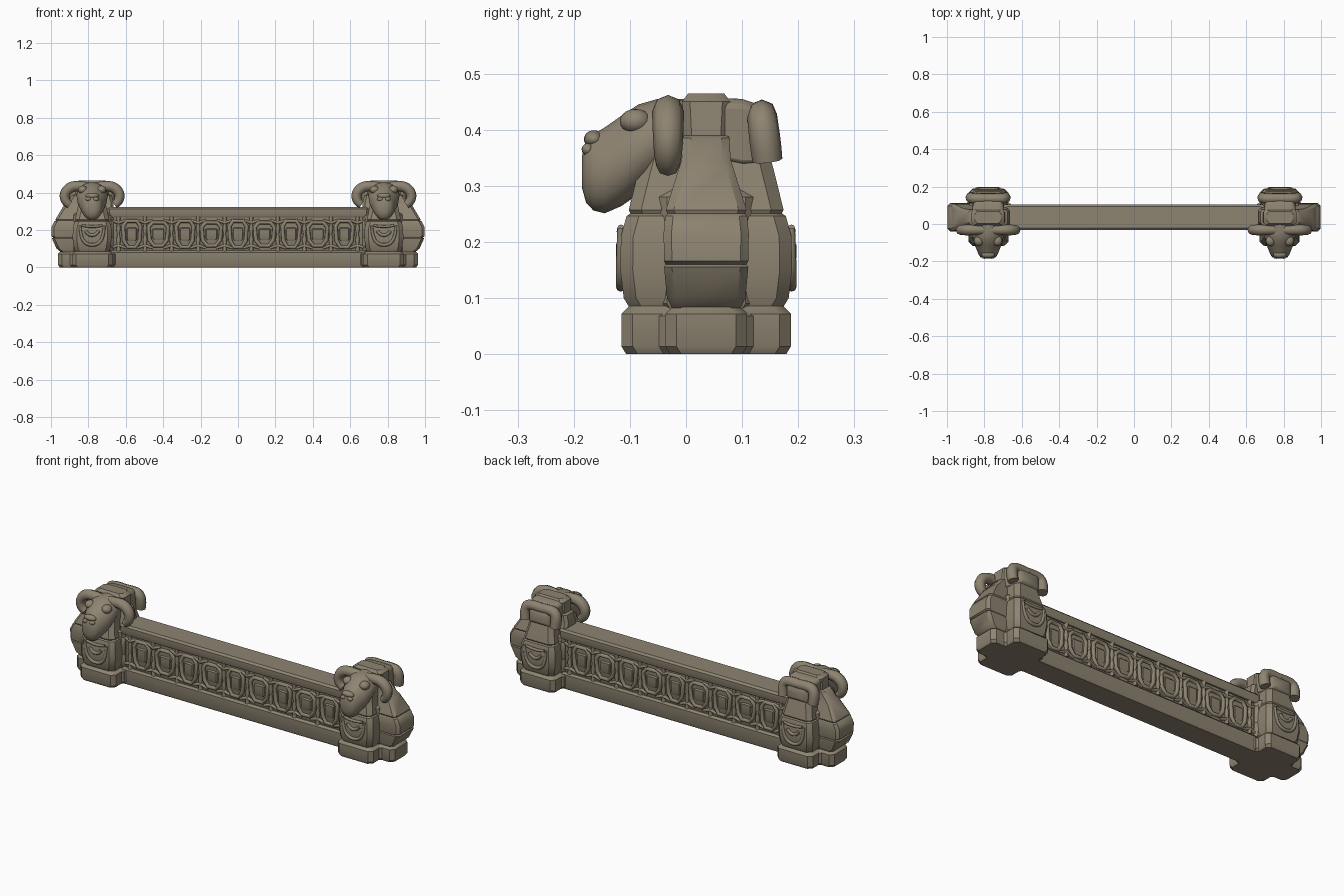
import bpy, bmesh, math
from mathutils import Vector

cube = bpy.data.objects.get("Cube")
if cube:
    bpy.data.objects.remove(cube, do_unlink=True)

stone = bpy.data.materials.new("weathered_stone")
stone.use_nodes = True
COLOR = (0.27, 0.23, 0.165, 1)
stone.diffuse_color = COLOR
stone.node_tree.nodes["Principled BSDF"].inputs["Base Color"].default_value = COLOR

CX, CY = 0.78, 0.036   # post axis


def finish(ob, mirror=False, bevel=0, angle=35):
    bpy.ops.object.select_all(action='DESELECT')
    ob.select_set(True)
    bpy.context.view_layer.objects.active = ob
    ob.data.materials.clear()
    ob.data.materials.append(stone)
    bpy.ops.object.shade_smooth_by_angle(angle=math.radians(angle))
    if bevel:
        m = ob.modifiers.new("worn_edges", 'BEVEL')
        m.width, m.segments, m.limit_method = bevel, 2, 'ANGLE'
    if mirror:
        ob.modifiers.new("other_end", 'MIRROR')
    return ob


def loft(name, rings, **kw):
    """Skin a list of equal-length point rings and cap both ends."""
    bm = bmesh.new()
    loops = [[bm.verts.new(p) for p in ring] for ring in rings]
    n = len(loops[0])
    for a, b in zip(loops, loops[1:]):
        for i in range(n):
            j = (i + 1) % n
            bm.faces.new((a[i], a[j], b[j], b[i]))
    bm.faces.new(loops[0][::-1])
    bm.faces.new(loops[-1])
    bmesh.ops.recalc_face_normals(bm, faces=bm.faces)
    me = bpy.data.meshes.new(name)
    bm.to_mesh(me)
    bm.free()
    ob = bpy.data.objects.new(name, me)
    bpy.context.collection.objects.link(ob)
    return finish(ob, **kw)


def slab_ring(x0, x1, hy, z, c):
    """Rectangle with cut corners, centred on the wall line."""
    y0, y1 = CY - hy, CY + hy
    return [(x0 + c, y0, z), (x1 - c, y0, z), (x1, y0 + c, z), (x1, y1 - c, z),
            (x1 - c, y1, z), (x0 + c, y1, z), (x0, y1 - c, z), (x0, y0 + c, z)]


def block(name, x0, x1, hy, z0, z1, c=0.012, lip=0.01, **kw):
    levels = [(z0, lip * .6), (z0 + lip, 0), (z1 - lip, 0), (z1, lip)]
    return loft(name, [slab_ring(x0 + d, x1 - d, hy - d, z, c) for z, d in levels], **kw)


def tubes(name, paths, radius, mirror=False, cyclic=False, smooth=False):
    """Round bars along point paths; each point is a position and a thickness factor."""
    cu = bpy.data.curves.new(name, 'CURVE')
    cu.dimensions = '3D'
    cu.bevel_depth, cu.bevel_resolution, cu.use_fill_caps = radius, 2, True
    cu.resolution_u = 4
    for path in paths:
        sp = cu.splines.new('NURBS' if smooth else 'POLY')
        sp.points.add(len(path) - 1)
        for pt, (x, y, z, r) in zip(sp.points, path):
            pt.co, pt.radius = (x, y, z, 1), r
        sp.use_cyclic_u = cyclic
        if smooth:
            sp.order_u, sp.use_endpoint_u = 3, True
    ob = bpy.data.objects.new(name, cu)
    bpy.context.collection.objects.link(ob)
    bpy.ops.object.select_all(action='DESELECT')
    ob.select_set(True)
    bpy.context.view_layer.objects.active = ob
    bpy.ops.object.convert(target='MESH')
    return finish(bpy.context.object, mirror, angle=50)


def ball(name, loc, size):
    bpy.ops.mesh.primitive_uv_sphere_add(segments=16, ring_count=10)
    ob = bpy.context.object
    ob.name = name
    for v in ob.data.vertices:
        v.co = Vector(loc) + Vector([a * b for a, b in zip(v.co, size)])
    ob.location = (0, 0, 0)
    return finish(ob, True, angle=80)


# Long wall: plinth, recessed panel, top rail
block("wall_plinth", -0.7, 0.7, 0.068, 0, 0.09)
block("wall_panel", -0.7, 0.7, 0.054, 0.08, 0.28)
block("wall_rail", -0.7, 0.7, 0.068, 0.268, 0.322)

# Frieze of shield frames with bosses and knotted dividers on both faces
frames, dividers = [], []
STEP = 0.142
for side in (-1, 1):
    y = CY + side * 0.055
    for i in range(9):
        x = (i - 4) * STEP
        w, h = (0.052, 0.062) if i % 2 else (0.046, 0.07)
        frames.append([(x + w * a, y, 0.178 + h * b, 1) for a, b in
                       ((-.6, 1), (.6, 1), (1, .6), (.9, -.5), (.45, -1), (-.45, -1), (-.9, -.5), (-1, .6))])
        block("shield_boss", x - w * .6, x + w * .6, 0.06, 0.178 - h * .55, 0.178 + h * .6, c=0.004, lip=0.012)
    for i in range(10):
        x = (i - 4.5) * STEP
        dividers.append([(x, y, z, r) for z, r in ((.088, 1.2), (.12, .8), (.15, 1.2), (.178, .6),
                                                   (.205, 1.2), (.235, .8), (.272, 1.2))])
        for z, lift in ((.102, .016), (.254, -.016)):
            dividers.append([(x - .045, y, z, .6), (x, y, z + lift, 1), (x + .045, y, z, .6)])
tubes("shield_frames", frames, 0.011, cyclic=True)
tubes("frieze_dividers", dividers, 0.01)

# Post bases, a cross in plan
block("post_base_side_arm", 0.64, 0.962, 0.073, 0, 0.086, c=0.02, lip=0.014, mirror=True)
block("post_base_front_arm", 0.672, 0.886, 0.151, 0, 0.086, c=0.02, lip=0.014, mirror=True)
block("post_base_core", 0.65, 0.91, 0.1, 0, 0.082, c=0.04, lip=0.014, mirror=True)

# Bulging side arm rising to the cap: height, outer x, half depth
side_arm = [(.08, .945, .06), (.1, .97, .07), (.155, .995, .075), (.16, .988, .072), (.166, .997, .075),
            (.215, .997, .076), (.246, .982, .073), (.251, .974, .069), (.257, .976, .072),
            (.33, .932, .049), (.345, .915, .044), (.385, .885, .041), (.39, .87, .04),
            (.45, .868, .043), (.465, .85, .032)]
loft("post_side_arm", [slab_ring(.665 if z < .35 else 2 * CX - x, x, hy, z, .014) for z, x, hy in side_arm],
     mirror=True)

# Bulging front and back arm: height, half width, half depth
front_arm = [(.08, .088, .135), (.1, .097, .147), (.15, .104, .153), (.21, .103, .152), (.246, .094, .142),
             (.251, .088, .135), (.257, .091, .138), (.33, .075, .12), (.4, .07, .1), (.445, .065, .08)]
loft("post_front_arm", [slab_ring(CX - w, CX + w, d, z, .022) for z, w, d in front_arm], mirror=True)
block("post_core", 0.68, 0.88, 0.1, 0.07, 0.3, c=0.03, lip=0.02, mirror=True)

# Carved shields on the post faces
carving = []
for side in (-1, 1):
    y = CY + side * 0.152
    carving.append([(CX + a, y, z, r) for a, z, r in
                    ((-.065, .225, .7), (-.062, .165, 1), (-.03, .12, 1), (.03, .12, 1), (.062, .165, 1), (.065, .225, .7))])
    carving.append([(CX + a, y, z, 1) for a, z in ((-.035, .195), (-.02, .172), (.02, .172), (.035, .195))])
    carving.append([(CX - .055, y, .225, .7), (CX, y, .212, 1), (CX + .055, y, .225, .7)])
tubes("post_carving", carving, 0.009, mirror=True, smooth=True)

# Ram head: depth, top, bottom, half width
head = [(.02, .455, .34, .07), (-.05, .455, .315, .084), (-.085, .445, .285, .08), (-.115, .425, .264, .07),
        (-.145, .404, .251, .058), (-.165, .392, .256, .05), (-.178, .378, .27, .04), (-.185, .355, .295, .022)]
N = 20
loft("ram_head", [[(CX + w * math.cos(t), y, (top + low) / 2 + (top - low) / 2 * math.sin(t))
                   for t in (2 * math.pi * k / N for k in range(N))] for y, top, low, w in head],
     mirror=True, angle=60)
ball("nose", (CX, -.164, .383), (.036, .018, .016))
for s in (-1, 1):
    ball("nostril", (CX + s * .02, -.175, .365), (.016, .011, .011))
    ball("brow", (CX + s * .05, -.09, .415), (.026, .028, .022))
tubes("mouth", [[(CX - .04, -.168, .34, .6), (CX, -.184, .333, 1), (CX + .04, -.168, .34, .6)]], .006,
      mirror=True, smooth=True)

# Curled horns at the front and a draped scroll at the back
horn = [(0, .425, 1), (.06, .436, 1.05), (.115, .432, 1.1), (.15, .395, 1.05), (.143, .35, .95), (.12, .335, .8)]
tubes("horns", [[(CX + s * a, -.032, z, r) for a, z, r in horn] for s in (-1, 1)], 0.026, mirror=True, smooth=True)
scroll = [(0, .425, 1), (.06, .43, 1), (.09, .415, 1), (.095, .375, 1.05), (.09, .345, 1)]
tubes("back_scroll", [[(CX + s * a, .135 + (.43 - z) * .12, z, r) for a, z, r in scroll] for s in (-1, 1)],
      0.027, mirror=True, smooth=True)
back = [(.0, .458, .36, .085), (.1, .455, .34, .082), (.13, .445, .34, .075), (.155, .42, .345, .06), (.165, .395, .355, .04)]
loft("back_drape", [[(CX - w, y, low), (CX + w, y, low), (CX + w, y, top - .012), (CX + w * .8, y, top),
                     (CX - w * .8, y, top), (CX - w, y, top - .012)] for y, top, low, w in back],
     mirror=True, bevel=0.006)
